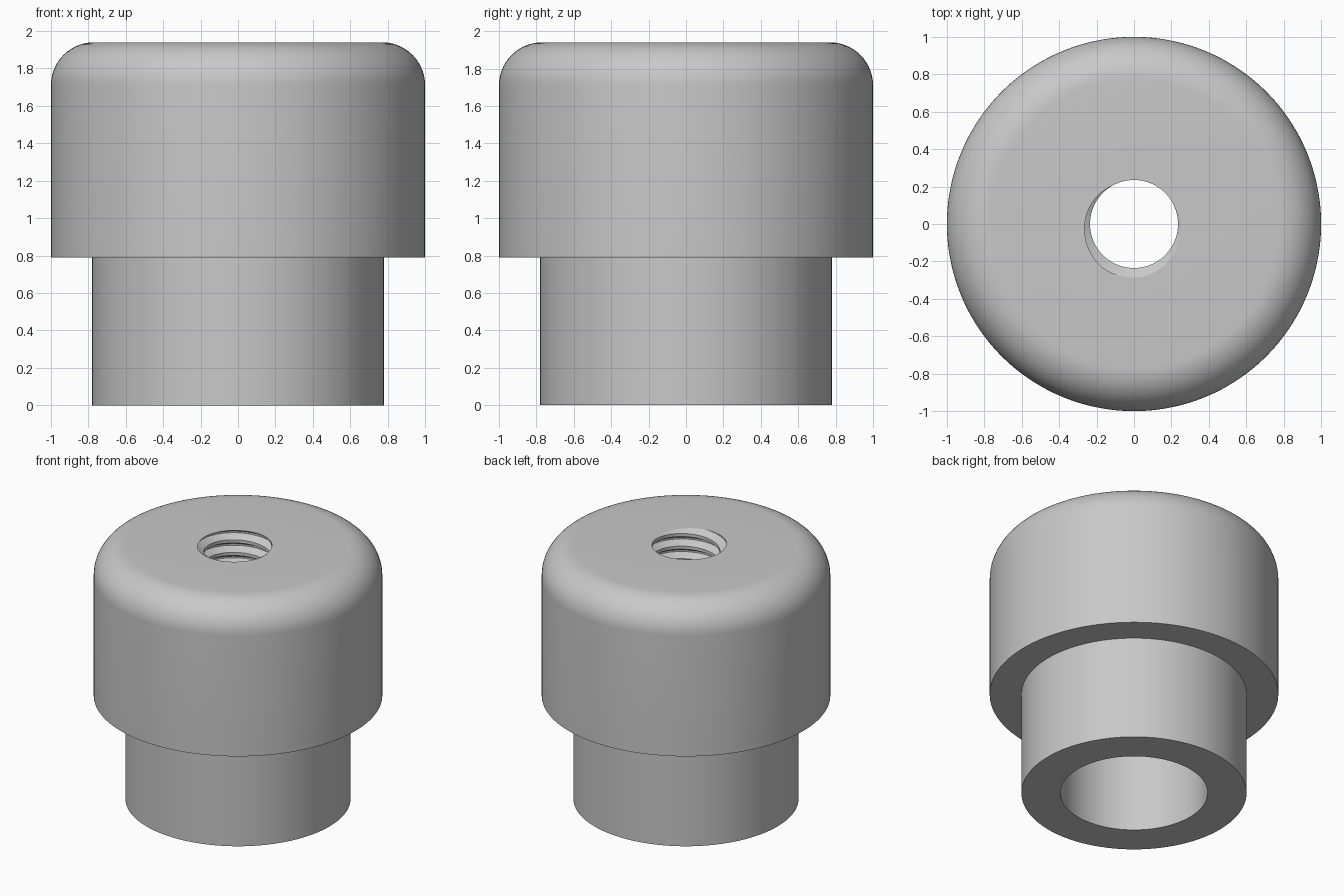
import bpy
import bmesh
from math import pi, tau, sin, cos, radians

cube = bpy.data.objects.get("Cube")
if cube:
    bpy.data.objects.remove(cube, do_unlink=True)

# Main dimensions
TOP, SHOULDER, CEILING = 1.94, 0.79, 1.0
HEAD_R, STEM_R, BORE_R, FILLET = 1.0, 0.78, 0.51, 0.23
MINOR_R, MAJOR_R, PITCH = 0.235, 0.287, 0.096
START = radians(255)      # angle where the groove root meets the top face
COLUMNS, FILLET_STEPS = 144, 14
ROOT_HALF, CREST_EDGE = 1 / 16, 3 / 8     # groove section, in pitches


def thread_radius(angle, z):
    """Radius of the internal thread, a trapezoid groove on a helix."""
    phase = ((z - TOP) / PITCH - (angle - START) / tau + 0.5) % 1 - 0.5
    t = (abs(phase) - ROOT_HALF) / (CREST_EDGE - ROOT_HALF)
    return MAJOR_R + (MINOR_R - MAJOR_R) * min(max(t, 0), 1)


def outer_profile():
    """Stem, shoulder and rounded head, from the bottom up."""
    points = [(BORE_R, 0), (STEM_R, 0), (STEM_R, SHOULDER), (HEAD_R, SHOULDER)]
    for i in range(FILLET_STEPS + 1):
        a = pi / 2 * i / FILLET_STEPS
        points.append((HEAD_R - FILLET + FILLET * cos(a),
                       TOP - FILLET + FILLET * sin(a)))
    return points


def thread_profile(angle):
    """Thread rows from the top down; they follow the helix and stop at both ends."""
    points = []
    turns = int((TOP - CEILING) / PITCH) + 2
    for k in range(2, -turns - 1, -1):
        for offset in (CREST_EDGE, ROOT_HALF, -ROOT_HALF, -CREST_EDGE):
            z = TOP + PITCH * (k + offset + (angle - START) / tau)
            z = min(max(z, CEILING), TOP)
            points.append((thread_radius(angle, z), z))
    return points


# Sweep the closed section once round the axis
bm = bmesh.new()
columns = []
for j in range(COLUMNS + 1):
    angle = tau * j / COLUMNS
    section = outer_profile() + thread_profile(angle) + [(BORE_R, CEILING)]
    columns.append([bm.verts.new((r * cos(angle), r * sin(angle), z))
                    for r, z in section])
for a, b in zip(columns, columns[1:]):
    for i in range(len(a)):
        n = (i + 1) % len(a)
        bm.faces.new((a[i], b[i], b[n], a[n]))
bmesh.ops.remove_doubles(bm, verts=bm.verts, dist=0.0001)
bmesh.ops.recalc_face_normals(bm, faces=bm.faces)

mesh = bpy.data.meshes.new("threaded_cap")
bm.to_mesh(mesh)
bm.free()
cap = bpy.data.objects.new("threaded_cap", mesh)
bpy.context.collection.objects.link(cap)

# Plain grey material
grey = bpy.data.materials.new("plain_grey")
grey.use_nodes = True
colour = (0.58, 0.58, 0.58, 1)
grey.diffuse_color = colour
for node in grey.node_tree.nodes:
    if node.type == "BSDF_PRINCIPLED":
        node.inputs["Base Color"].default_value = colour
mesh.materials.append(grey)

# Smooth walls with crisp rims
bpy.ops.object.select_all(action="DESELECT")
cap.select_set(True)
bpy.context.view_layer.objects.active = cap
bpy.ops.object.shade_smooth_by_angle(angle=radians(25))
